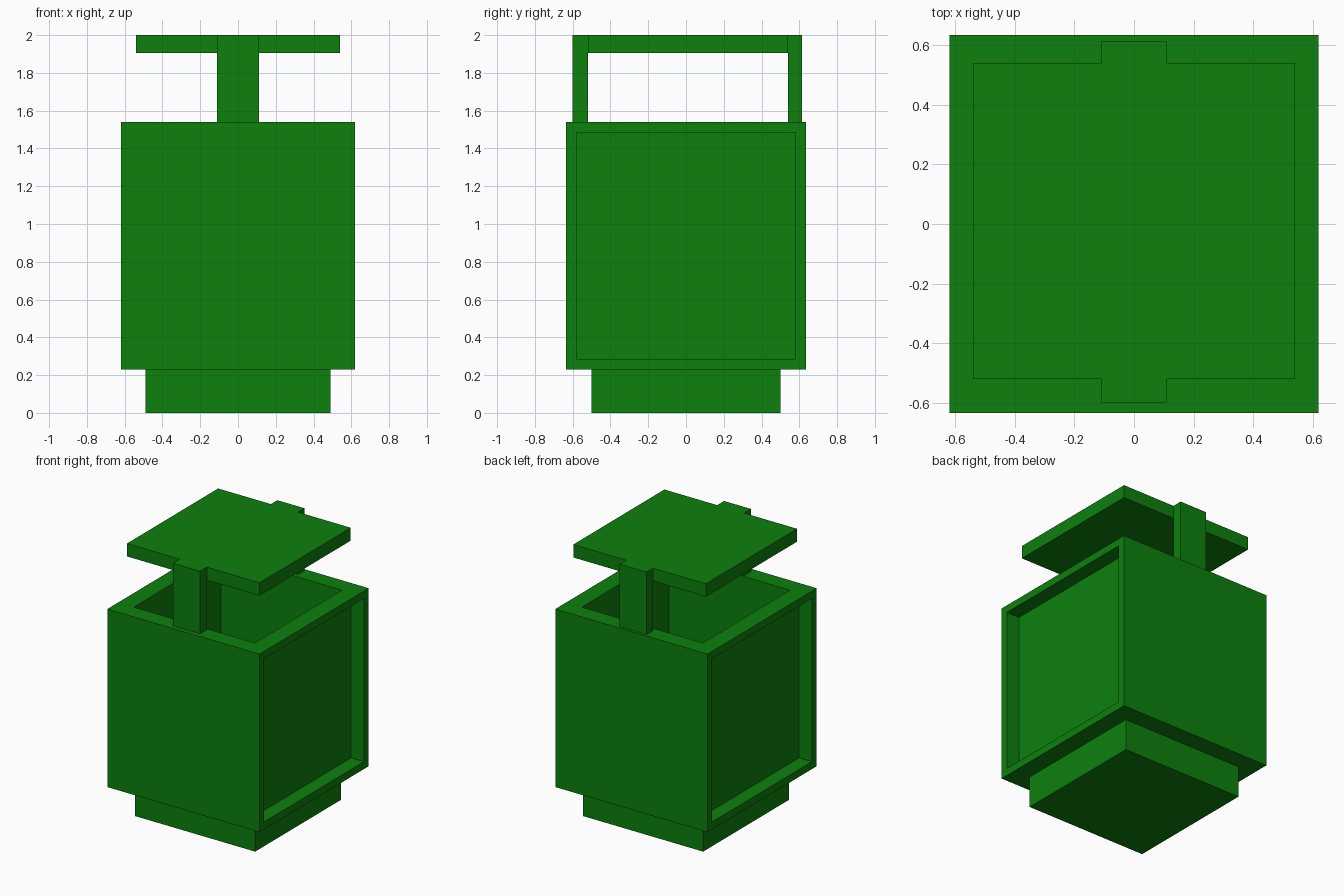
import bpy, bmesh
from mathutils import Vector, Matrix

cube = bpy.data.objects.get("Cube")
if cube:
    bpy.data.objects.remove(cube, do_unlink=True)

green = bpy.data.materials.new("green")
green.use_nodes = True
color = (0.004, 0.215, 0.004, 1)
green.diffuse_color = color
green.node_tree.nodes["Principled BSDF"].inputs["Base Color"].default_value = color


def box(low, high):
    low, high = Vector(low), Vector(high)
    bm = bmesh.new()
    matrix = Matrix.Translation((low + high) / 2) @ Matrix.Diagonal((*(high - low), 1))
    bmesh.ops.create_cube(bm, size=1, matrix=matrix)
    bm.normal_update()
    return bm


def push(bm, faces, offset):
    """Extrude faces one by one along an offset."""
    for face in faces:
        new = bmesh.ops.extrude_discrete_faces(bm, faces=[face])["faces"][0]
        bmesh.ops.translate(bm, verts=new.verts[:], vec=offset)
    bm.normal_update()


def facing(bm, direction):
    return [f for f in bm.faces if f.normal.dot(Vector(direction)) > 0.9]


def finish(name, bm):
    bmesh.ops.recalc_face_normals(bm, faces=bm.faces[:])
    mesh = bpy.data.meshes.new(name)
    bm.to_mesh(mesh)
    bm.free()
    mesh.materials.append(green)
    bpy.context.collection.objects.link(bpy.data.objects.new(name, mesh))


# Foot block
finish("base", box((-0.49, -0.5, 0), (0.49, 0.5, 0.23)))

# Hollow body with a shallow panel in each side and an open top
body = box((-0.62, -0.635, 0.23), (0.62, 0.635, 1.54))
for direction, margin, depth in (((1, 0, 0), 0.077, 0.105),
                                 ((-1, 0, 0), 0.077, 0.105),
                                 ((0, 0, 1), 0.18, 1.13)):
    face = facing(body, direction)[0]
    bmesh.ops.inset_individual(body, faces=[face], thickness=margin)
    push(body, [face], -depth * Vector(direction))
finish("body", body)

# Raised lid: plate with a tab at each end that turns down into a post
lid = box((-0.54, -0.52, 1.905), (0.54, 0.54, 2))
for x in (-0.11, 0.11):
    bmesh.ops.bisect_plane(lid, geom=lid.verts[:] + lid.edges[:] + lid.faces[:],
                           plane_co=(x, 0, 0), plane_no=(1, 0, 0))
for side, length in ((-1, 0.08), (1, 0.075)):
    ends = [f for f in facing(lid, (0, side, 0))
            if abs(f.calc_center_median().x) < 0.1]
    push(lid, ends, Vector((0, side * length, 0)))
tabs = [f for f in facing(lid, (0, 0, -1)) if abs(f.calc_center_median().y) > 0.5]
push(lid, tabs, Vector((0, 0, -0.365)))
finish("lid_with_posts", lid)
